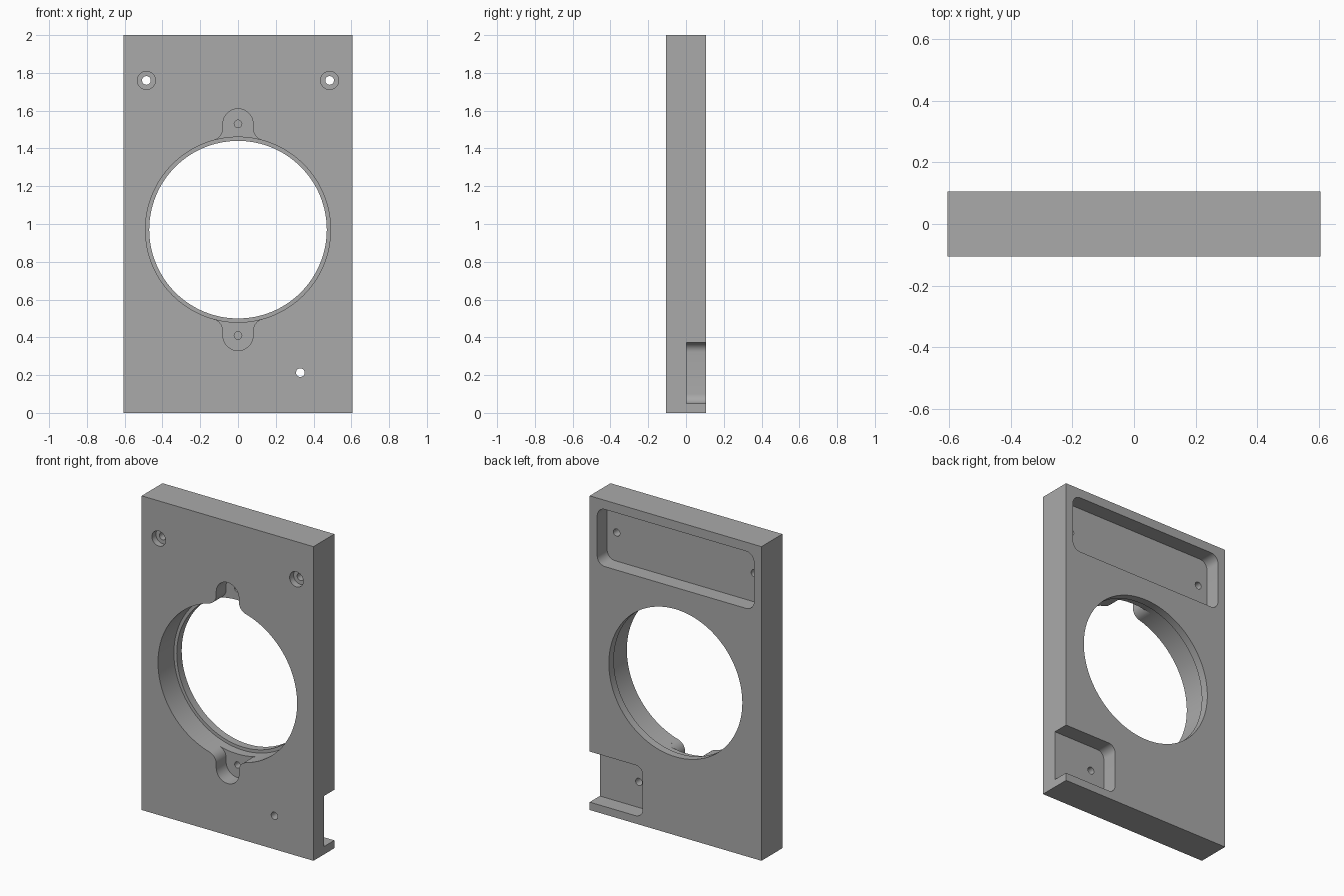
import bpy, bmesh, math

if "Cube" in bpy.data.objects:
    bpy.data.objects.remove(bpy.data.objects["Cube"])

FRONT, BACK = -0.105, 0.105
HW = 0.605            # half width of the plate
CZ, R_BORE, R_RECESS = 0.97, 0.47, 0.49

grey = bpy.data.materials.new("grey")
grey.diffuse_color = (0.4, 0.4, 0.4, 1)
grey.use_nodes = True
grey.node_tree.nodes["Principled BSDF"].inputs["Base Color"].default_value = grey.diffuse_color


def prism(name, outline, y0, y1):
    """Extrude an x-z outline from y0 to y1."""
    bm = bmesh.new()
    face = bm.faces.new([bm.verts.new((x, y0, z)) for x, z in outline])
    ext = bmesh.ops.extrude_face_region(bm, geom=[face])
    for v in ext["geom"]:
        if isinstance(v, bmesh.types.BMVert):
            v.co.y = y1
    bmesh.ops.recalc_face_normals(bm, faces=bm.faces)
    mesh = bpy.data.meshes.new(name)
    bm.to_mesh(mesh)
    bm.free()
    obj = bpy.data.objects.new(name, mesh)
    bpy.context.collection.objects.link(obj)
    obj.data.materials.append(grey)
    return obj


def arc(cx, cz, r, a0, a1, n):
    return [(cx + r * math.cos(a0 + (a1 - a0) * i / n),
             cz + r * math.sin(a0 + (a1 - a0) * i / n)) for i in range(n + 1)]


def circle(cx, cz, r, n=32):
    return arc(cx, cz, r, 0, math.tau, n)[:-1]


def rounded_rect(x0, x1, z0, z1, r):
    q = math.pi / 2
    return (arc(x1 - r, z1 - r, r, 0, q, 8) + arc(x0 + r, z1 - r, r, q, 2 * q, 8)
            + arc(x0 + r, z0 + r, r, 2 * q, 3 * q, 8) + arc(x1 - r, z0 + r, r, 3 * q, 4 * q, 8))


def ear(sign):
    """Round screw ear that flares into the recess circle."""
    r, f, h = 0.08, 0.065, 0.56
    fx = r + f
    fz = math.sqrt((R_RECESS + f) ** 2 - fx ** 2)
    end = math.pi + math.atan2(fz, fx)
    flare = arc(fx, fz, f, end, math.pi, 10)
    right = [(0.1, 0.42)] + flare
    pts = right + arc(0, h, r, 0, math.pi, 24) + [(-x, z) for x, z in reversed(right)]
    return [(x, CZ + sign * z) for x, z in pts]


# Plate
plate = prism("mounting_plate", [(-HW, 0), (HW, 0), (HW, 2), (-HW, 2)], FRONT, BACK)


def cut(outline, y0, y1):
    cutter = prism("cutter", outline, y0, y1)
    mod = plate.modifiers.new("cut", "BOOLEAN")
    mod.operation, mod.solver, mod.object = "DIFFERENCE", "EXACT", cutter
    bpy.context.view_layer.objects.active = plate
    bpy.ops.object.modifier_apply(modifier=mod.name)
    bpy.data.objects.remove(cutter)


# Large bore with a thin lip left at the back
cut(circle(0, CZ, R_BORE, 128), FRONT - 0.1, BACK + 0.1)
cut(circle(0, CZ, R_RECESS, 128), FRONT - 0.1, BACK - 0.05)

# Screw ears with blind holes
for s in (1, -1):
    cut(ear(s), FRONT - 0.1, FRONT + 0.1)
    cut(circle(0, CZ + s * 0.56, 0.02, 24), FRONT - 0.05, FRONT + 0.17)

# Wide pocket in the back
cut(rounded_rect(-0.552, 0.552, 1.578, 1.942, 0.055), BACK - 0.1, BACK + 0.1)

# Counterbored upper holes
for s in (1, -1):
    cut(circle(s * 0.485, 1.76, 0.048), FRONT - 0.1, FRONT + 0.04)
    cut(circle(s * 0.485, 1.76, 0.023, 24), FRONT - 0.1, BACK + 0.1)

# Side-opening notch in the lower back, with its hole
cut(rounded_rect(0.232, 0.8, 0.05, 0.372, 0.05), 0.003, BACK + 0.1)
cut(circle(0.33, 0.213, 0.023, 24), FRONT - 0.1, BACK + 0.1)

# Smooth curved walls, crisp edges
bpy.ops.object.select_all(action="DESELECT")
plate.select_set(True)
bpy.context.view_layer.objects.active = plate
bpy.ops.object.shade_smooth_by_angle(angle=math.radians(30))
